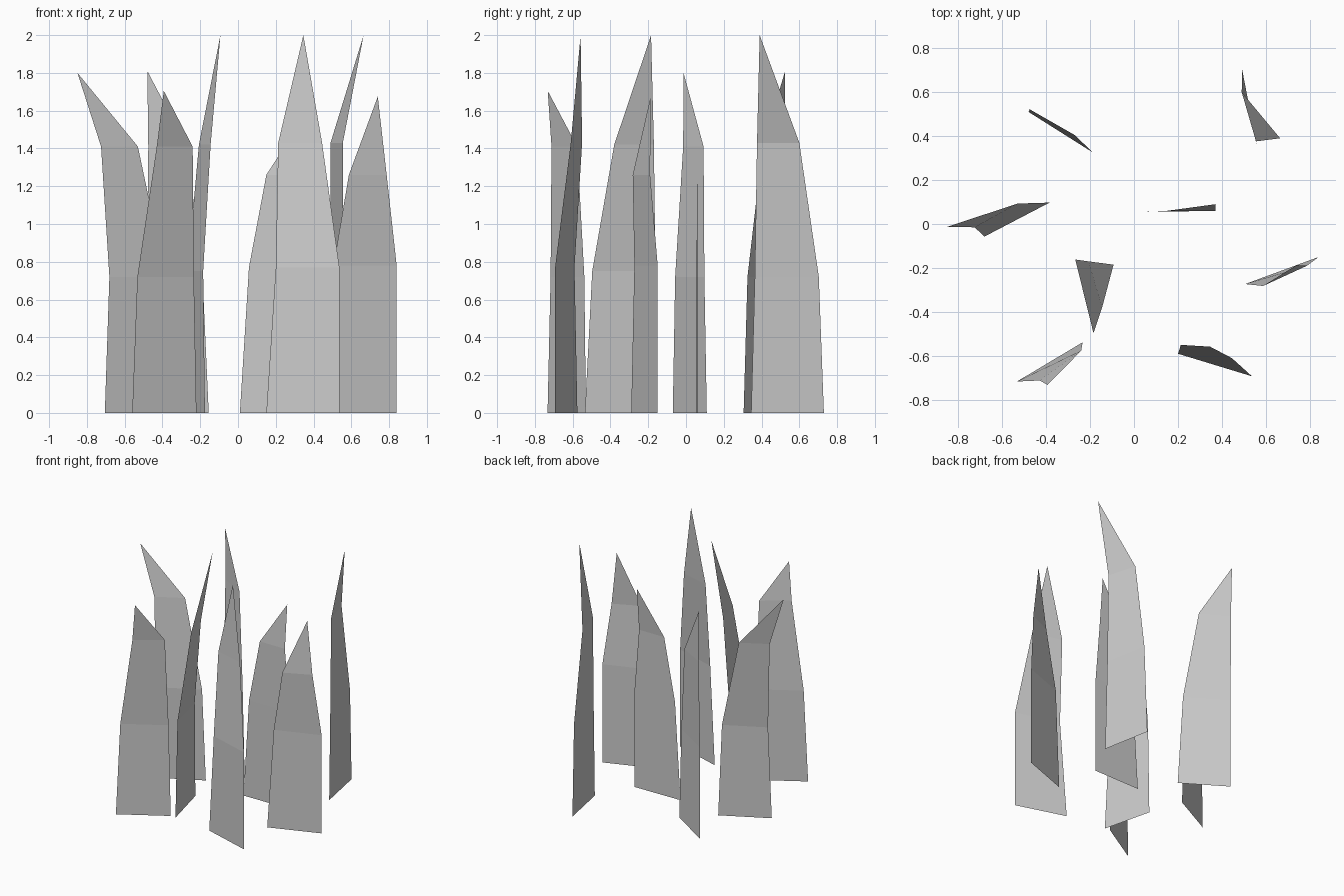
import bpy
from mathutils import Vector

cube = bpy.data.objects.get("Cube")
if cube:
    bpy.data.objects.remove(cube, do_unlink=True)

# One plain grey for every blade
grey = bpy.data.materials.new("light_grey")
grey.use_nodes = True
colour = (0.6, 0.6, 0.6, 1.0)
grey.diffuse_color = colour
grey.node_tree.nodes["Principled BSDF"].inputs["Base Color"].default_value = colour


def blade(name, base, mid, mid_z, upper, upper_z, tip):
    """Folded sheet: upright lower panel, leaning middle panel, pointed end.

    base and upper hold the (x, y) of both edges, mid holds how far along
    the base line the two edges stand at the first fold.
    """
    left, right = (Vector((x, y, 0)) for x, y in base)
    points = [left, right]
    for along in mid:
        point = left.lerp(right, along)
        point.z = mid_z
        points.append(point)
    for x, y in upper:
        points.append(Vector((x, y, upper_z)))
    points.append(Vector(tip))

    # Two four-sided panels and a closing triangle
    panels = [(i, i + 1, i + 3, i + 2) for i in (0, 2)]
    panels.append((4, 5, 6))
    mesh = bpy.data.meshes.new(name)
    mesh.from_pydata(points, [], panels)
    mesh.materials.append(grey)
    mesh.update()
    obj = bpy.data.objects.new(name, mesh)
    bpy.context.collection.objects.link(obj)
    return obj


# Blades at the back
blade("back_right_blade",
      base=((-.48, .51), (-.155, .305)), mid=(0, .9), mid_z=.72,
      upper=((-.475, .52), (-.27, .405)), upper_z=1.41,
      tip=(-.48, .525, 1.81))
blade("back_left_blade",
      base=((.487, .73), (.56, .345)), mid=(.07, .95), mid_z=.72,
      upper=((.49, .6), (.555, .376)), upper_z=1.43,
      tip=(.665, .39, 2))

# Blades across the middle
blade("outer_right_blade",
      base=((-.705, -.07), (-.36, .11)), mid=(.07, .93), mid_z=.72,
      upper=((-.725, -.015), (-.53, .093)), upper_z=1.41,
      tip=(-.85, -.013, 1.8))
blade("centre_blade",
      base=((-.175, -.535), (-.27, -.15)), mid=(.1, .97), mid_z=.75,
      upper=((-.145, -.38), (-.207, -.17)), upper_z=1.42,
      tip=(-.093, -.185, 2))
blade("short_inner_blade",
      base=((.01, .055), (.41, .06)), mid=(.12, 1), mid_z=.77,
      upper=((.15, .06), (.37, .06)), upper_z=1.26,
      tip=(.37, .09, 1.6))
blade("outer_left_blade",
      base=((.46, -.29), (.84, -.15)), mid=(.12, 1), mid_z=.78,
      upper=((.587, -.282), (.787, -.19)), upper_z=1.26,
      tip=(.74, -.187, 1.675))

# Blades at the front
blade("front_right_blade",
      base=((-.56, -.733), (-.22, -.53)), mid=(.08, .96), mid_z=.72,
      upper=((-.43, -.712), (-.24, -.576)), upper_z=1.41,
      tip=(-.393, -.732, 1.705))
blade("front_left_blade",
      base=((.15, -.575), (.537, -.693)), mid=(.13, 1), mid_z=.77,
      upper=((.213, -.55), (.445, -.61)), upper_z=1.43,
      tip=(.346, -.558, 2))
